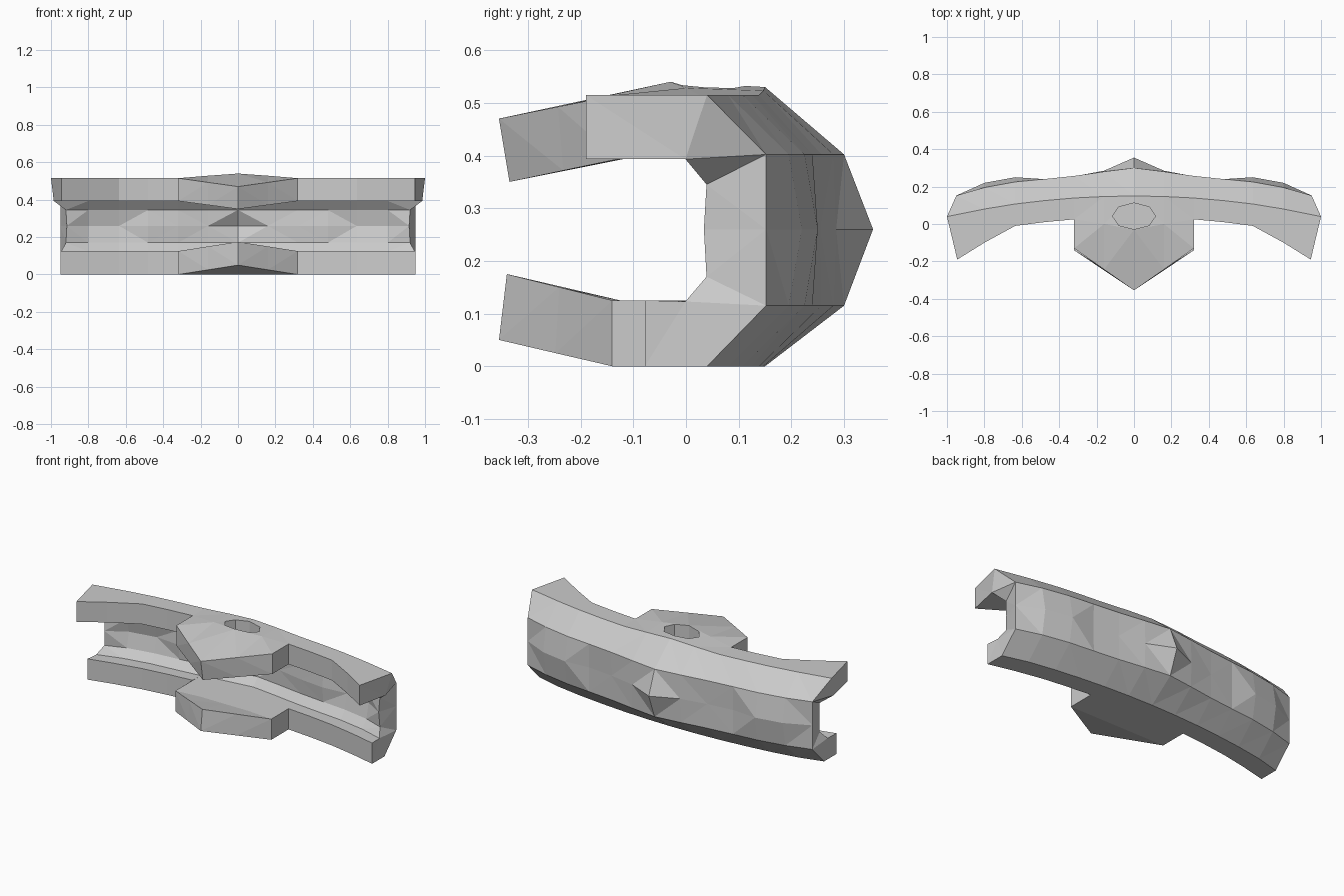
import bpy, bmesh, math

if "Cube" in bpy.data.objects:
    bpy.data.objects.remove(bpy.data.objects["Cube"])

# Stations from the centre to one end; the doubled 0.32 is the step beside the tab
XS = [0, .16, .32, .32, .48, .635, .8, 1]
EDGE = [.15, .147, .139, .139, .125, .107, .08, .04]       # top/bottom rear edges
CHAMF = [.30, .28, .257, .257, .24, .225, .195, .152]      # lower edge of the chamfer
MID = [.355, .285, .255, .255, .237, .25, .22, .152]       # rear wall middle, bumped
FRONT_T = [-.355, -.243, -.13, .025, .01, -.01, -.10, -.19]
FRONT_B = [-.355, -.248, -.14, .025, .01, -.01, -.042, -.078]
BEND_T = [-.03, .0, .025]
CROWN = [.015, .008, 0]


def section(i):
    x, e, c, m = XS[i], EDGE[i], CHAMF[i], MID[i]
    ft, fb = FRONT_T[i], FRONT_B[i]
    tab = i < 3
    k = max(0, 1 - i / 2) if tab else 0                    # tab droop, full at the tip
    cr = CROWN[i] if tab else 0
    mt = BEND_T[i] if tab else ft
    mb = -.14 if tab else fb
    end = i == len(XS) - 1

    def p(y, z, xe):
        return (xe if end else x, y, z)
    w = c - .113                                           # inner wall
    return [
        p(e, .515 + cr, 1), p(mt, .515 + cr * 1.65, .945), p(ft, .515 - .045 * k, .945),
        p(ft + .02 * k, .393 - .043 * k, .945), p(-.12 if tab else ft, .393, .945),
        p(w - .04, .393, .985), p(w, .345, .92), p(w + (m - c) - .005, .26, .915),
        p(w, .17, .92), p(w - .04, .123, .945),
        p(-.125 if tab else fb, .125, .95), p(fb + .015 * k, .125 + .05 * k, .95),
        p(fb, .05 * k, .95), p(mb, 0, .95),
        p(e, 0, .95), p(c, .115, .95), p(m, .26, .95), p(c, .402, .95)]


# Curved channel with a pointed tab on both flanges
half = [section(i) for i in range(len(XS))]
rows = [[(-x, y, z) for x, y, z in s] for s in half[:0:-1]] + half
bm = bmesh.new()
grid = [[bm.verts.new(v) for v in r] for r in rows]
n = len(grid[0])
for a, b in zip(grid, grid[1:]):
    for j in range(n):
        k = (j + 1) % n
        bm.faces.new((a[j], a[k], b[k], b[j]))
# End faces, one piece per wall segment
for r in (grid[0], grid[-1]):
    for idx in ((0, 1, 2, 3, 4, 5), (0, 5, 6, 17), (17, 6, 7, 16), (16, 7, 8, 15),
                (15, 8, 9, 14), (14, 9, 10, 11, 12, 13)):
        bm.faces.new([r[q] for q in idx])
bmesh.ops.remove_doubles(bm, verts=bm.verts, dist=.0005)
bmesh.ops.triangulate(bm, faces=bm.faces)
bmesh.ops.dissolve_degenerate(bm, edges=bm.edges, dist=.0005)
bmesh.ops.recalc_face_normals(bm, faces=bm.faces)
me = bpy.data.meshes.new("channel_bracket")
bm.to_mesh(me)
bm.free()
body = bpy.data.objects.new("channel_bracket", me)
bpy.context.collection.objects.link(body)

# Eight-sided hole through the upper flange
bpy.ops.mesh.primitive_cylinder_add(vertices=8, radius=1, depth=.26, location=(0, .042, .47))
cut = bpy.context.object
cut.name = "hole_cutter"
cut.scale = (.115, .07, 1)
cut.hide_render = True
cut.display_type = 'WIRE'
mod = body.modifiers.new("hole", 'BOOLEAN')
mod.operation = 'DIFFERENCE'
mod.solver = 'EXACT'
mod.object = cut
